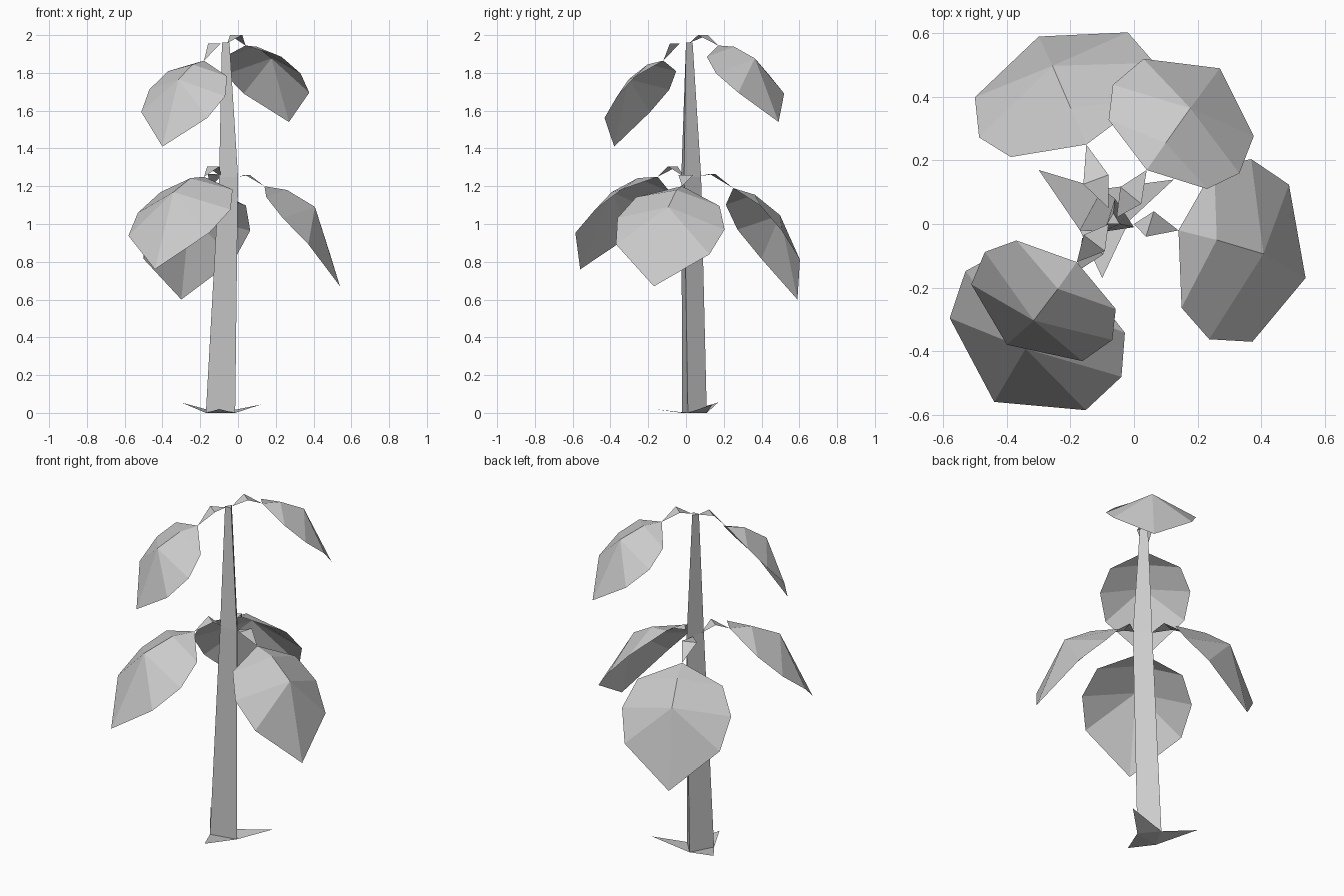
import bpy
from mathutils import Vector as V

if "Cube" in bpy.data.objects:
    bpy.data.objects.remove(bpy.data.objects["Cube"])


def mesh_object(name, verts, faces):
    me = bpy.data.meshes.new(name)
    me.from_pydata([tuple(v) for v in verts], [], faces)
    me.update()
    ob = bpy.data.objects.new(name, me)
    bpy.context.collection.objects.link(ob)
    return ob


# trunk: three-sided, tapering through three rings
rings = [
    [(-0.17, -0.02, 0), (-0.015, 0.01, 0), (-0.10, 0.11, 0)],
    [(-0.10, -0.025, 1.25), (0.0, -0.01, 1.25), (-0.06, 0.08, 1.25)],
    [(-0.085, 0.0, 1.96), (-0.045, 0.0, 1.96), (-0.065, 0.035, 1.96)],
]
faces = [(2, 1, 0), (6, 7, 8)]
for r in (0, 3):
    for i in range(3):
        j = (i + 1) % 3
        faces.append((r + i, r + j, r + 3 + j, r + 3 + i))
mesh_object("trunk", sum(rings, []), faces)

# roots: one thin triangle spreading from each trunk side
foot = rings[0]
for i, tip in enumerate([(-0.10, -0.17, 0.02), (0.125, 0.14, 0.045), (-0.30, 0.17, 0.055)]):
    mesh_object(f"root_{i + 1}", [foot[i], foot[(i + 1) % 3], tip], [(0, 2, 1)])

# leaf template as fractions of length: (along, half width, lift)
SIDE = [(0.153, 0.335, 0.0), (0.387, 0.43, 0.015), (0.666, 0.375, 0.045)]
RIB = [(0.0, 0, 0), (0.137, 0, 0.124), (0.38, 0, 0.218), (1.0, 0, 0)]
LEAF_FACES = [(0, 1, 4), (1, 2, 5, 4), (2, 6, 5), (2, 3, 6)]


def leaf(name, base, tip, across):
    base, tip, across = V(base), V(tip), V(across)
    a = tip - base
    size = a.length
    a.normalize()
    w = (across - a * across.dot(a)).normalized()
    n = a.cross(w)
    pts = RIB + SIDE + [(x, -y, z) for x, y, z in SIDE]
    verts = [base + (a * x + w * y + n * z) * size for x, y, z in pts]
    faces = [tuple(reversed(f)) for f in LEAF_FACES]
    faces += [tuple(i + 3 if i > 3 else i for i in f) for f in LEAF_FACES]
    mesh_object(name, verts, faces)


def stalk(name, start, mid, end, across):
    w = V((across[0], across[1], 0)).normalized() * 0.042
    m = V(mid)
    mesh_object(name, [start, m - w, m + w, end], [(0, 1, 2), (1, 3, 2)])


# stalk start, stalk middle, leaf base, leaf tip, sideways direction
leaves = {
    "top_left": ((-0.08, 0.0, 1.955), (-0.125, -0.06, 1.955), (-0.18, -0.12, 1.865),
                 (-0.40, -0.38, 1.41), (0.39, -0.30, -0.07)),
    "top_back": ((-0.055, 0.02, 1.96), (-0.01, 0.09, 2.0), (0.04, 0.17, 1.945),
                 (0.27, 0.49, 1.54), (-0.37, 0.30, -0.04)),
    "middle_right": ((0.0, 0.0, 1.25), (0.05, 0.0, 1.26), (0.14, -0.02, 1.20),
                     (0.54, -0.17, 0.67), (0.29, 0.94, -0.19)),
    "middle_front": ((-0.09, -0.01, 1.25), (-0.13, -0.07, 1.305), (-0.18, -0.15, 1.25),
                     (-0.44, -0.56, 0.76), (0.41, -0.32, -0.02)),
    "middle_back": ((-0.08, 0.05, 1.25), (-0.12, 0.14, 1.265), (-0.15, 0.25, 1.19),
                    (-0.30, 0.59, 0.60), (-0.48, -0.18, -0.03)),
}
for key, (start, mid, base, tip, across) in leaves.items():
    stalk(key + "_stalk", start, mid, base, across)
    leaf(key + "_leaf", base, tip, across)
